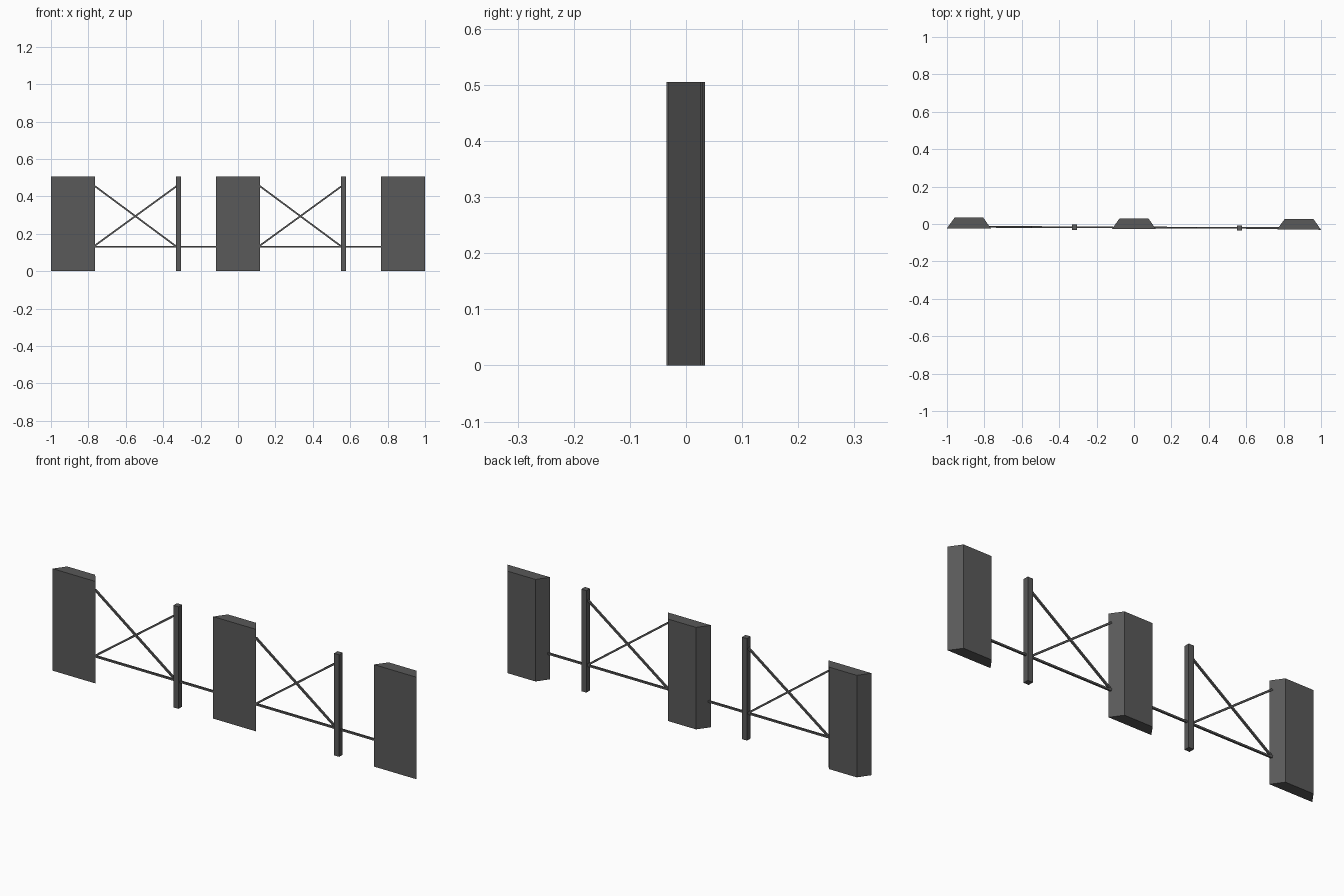
import bpy, bmesh
from mathutils import Vector, Matrix

if "Cube" in bpy.data.objects:
    bpy.data.objects.remove(bpy.data.objects["Cube"])

# The whole row is turned very slightly about z
TURN = Matrix.Rotation(-0.004, 4, 'Z')
H = 0.505
FRONT, BACK = -0.0268, 0.0302
POST_Y = -0.0185

dark = bpy.data.materials.new("dark_grey")
dark.diffuse_color = (0.1, 0.1, 0.1, 1)
dark.use_nodes = True
dark.node_tree.nodes["Principled BSDF"].inputs["Base Color"].default_value = dark.diffuse_color


def finish(bm, name):
    bm.transform(TURN)
    bmesh.ops.recalc_face_normals(bm, faces=bm.faces)
    me = bpy.data.meshes.new(name)
    bm.to_mesh(me)
    bm.free()
    me.materials.append(dark)
    bpy.context.collection.objects.link(bpy.data.objects.new(name, me))


def prism(name, outline, x):
    """Extrude a plan outline upward from the ground."""
    bm = bmesh.new()
    face = bm.faces.new([bm.verts.new((x + px, py, 0)) for px, py in outline])
    ext = bmesh.ops.extrude_face_region(bm, geom=[face])
    up = [v for v in ext["geom"] if isinstance(v, bmesh.types.BMVert)]
    bmesh.ops.translate(bm, verts=up, vec=(0, 0, H))
    finish(bm, name)


def bar(name, x0, z0, x1, z1, y=POST_Y, t=0.009):
    """Thin square bar between two points in the row's plane."""
    a, b = Vector((x0, y, z0)), Vector((x1, y, z1))
    d = b - a
    bm = bmesh.new()
    bmesh.ops.create_cube(bm, size=1)
    bm.transform(Matrix.Translation((a + b) / 2)
                 @ d.to_track_quat('X', 'Z').to_matrix().to_4x4()
                 @ Matrix.Diagonal((d.length, t, t, 1)))
    finish(bm, name)


panel_plan = [(-0.1175, FRONT), (0.1175, FRONT), (0.077, BACK), (-0.077, BACK)]
s = 0.0140
post_plan = [(-s, POST_Y - s), (s, POST_Y - s), (s, POST_Y + s), (-s, POST_Y + s)]

# Tapered panels
for i, x in enumerate((-0.8825, 0, 0.8825)):
    prism(f"panel_{i + 1}", panel_plan, x)

# Two bays: post, lower rail and crossed braces
for i, x in enumerate((-0.8825, 0)):
    left, post, right = x + 0.111, x + 0.5645, x + 0.8825 - 0.111
    prism(f"post_{i + 1}", post_plan, post)
    bar(f"rail_{i + 1}", left, 0.13, right, 0.13)
    bar(f"brace_down_{i + 1}", left, 0.459, post - 0.012, 0.132)
    bar(f"brace_up_{i + 1}", left, 0.132, post - 0.012, 0.453)
